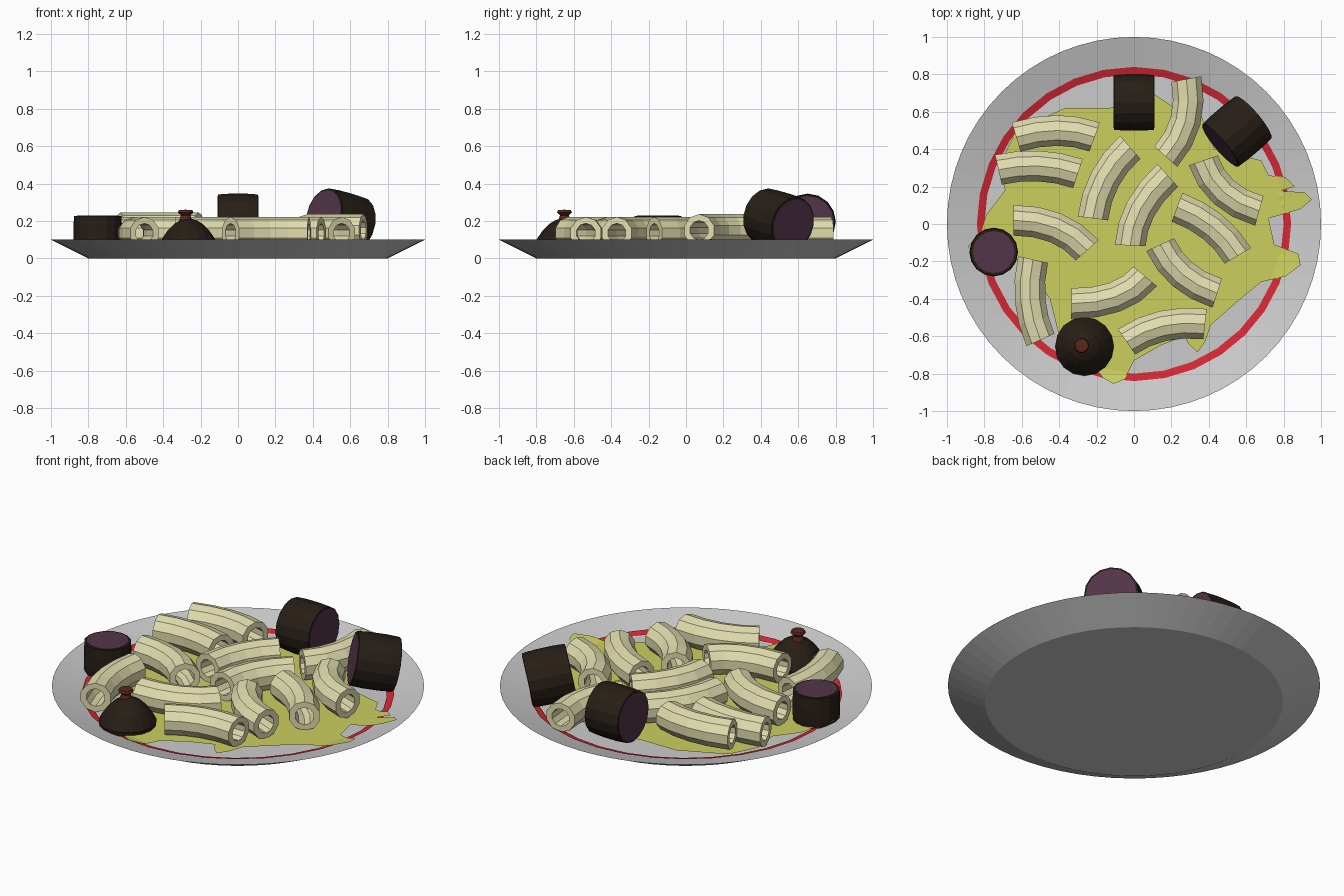
import bpy, bmesh, math
from mathutils import Vector, Matrix

if "Cube" in bpy.data.objects:
    bpy.data.objects.remove(bpy.data.objects["Cube"])


def mat(name, r, g, b):
    m = bpy.data.materials.new(name)
    m.diffuse_color = (r, g, b, 1)
    m.use_nodes = True
    m.node_tree.nodes["Principled BSDF"].inputs["Base Color"].default_value = m.diffuse_color
    return m


RED = mat("red_glaze", 0.66, 0.02, 0.035)
SAUCE = mat("sauce", 0.60, 0.63, 0.11)
PASTA = mat("pasta", 0.76, 0.73, 0.43)
SKIN = mat("aubergine_skin", 0.02, 0.013, 0.008)
FLESH = mat("aubergine_flesh", 0.085, 0.035, 0.065)
STEM = mat("stem", 0.10, 0.02, 0.012)


def finish(name, bm, material=None):
    me = bpy.data.meshes.new(name)
    bm.to_mesh(me)
    bm.free()
    if material:
        me.materials.append(material)
    ob = bpy.data.objects.new(name, me)
    bpy.context.collection.objects.link(ob)
    return ob


def lathe(name, profile, sides, material=None, matrix=Matrix()):
    """Revolve (radius, z) points; zero radius makes a pole."""
    bm = bmesh.new()
    rings = []
    for r, z in profile:
        if r == 0:
            rings.append([bm.verts.new((0, 0, z))] * sides)
        else:
            rings.append([bm.verts.new((r * math.cos(2 * math.pi * i / sides),
                                        r * math.sin(2 * math.pi * i / sides), z))
                          for i in range(sides)])
    for a, b in zip(rings, rings[1:]):
        for i in range(sides):
            j = (i + 1) % sides
            bm.faces.new(list(dict.fromkeys((a[i], a[j], b[j], b[i]))))
    if profile[0][0] == 0 and profile[-1][0] == 0:
        bmesh.ops.recalc_face_normals(bm, faces=bm.faces)
    bm.transform(matrix)
    return finish(name, bm, material)


# Plate and its red band
lathe("plate", [(0, 0), (0.8, 0), (1, 0.1), (0.8, 0.04), (0, 0.04)], 64)
lathe("plate_band", [(0.84, 0.058), (0.80, 0.047)], 32, RED)

# Sauce puddle draped over the plate
outline = [(-.37, .62), (-.13, .62), (.1, .7), (.22, .62), (.36, .58), (.43, .4),
           (.68, .34), (.72, .26), (.81, .25), (.86, .2), (.78, .176), (.91, .17),
           (.95, .13), (.89, .08), (.72, .03), (.75, -.11), (.88, -.16), (.89, -.22),
           (.81, -.28), (.68, -.31), (.57, -.4), (.41, -.54), (.38, -.63), (.34, -.685),
           (.29, -.64), (.27, -.6), (.14, -.65), (0, -.73), (-.05, -.83), (-.11, -.855),
           (-.17, -.82), (-.26, -.67), (-.4, -.6), (-.45, -.4), (-.6, -.19), (-.8, -.2),
           (-.89, -.12), (-.82, -.06), (-.79, .05), (-.69, .18), (-.71, .34), (-.63, .5)]
bm = bmesh.new()
face = bm.faces.new([bm.verts.new((x, y, 0)) for x, y in outline])
bmesh.ops.triangulate(bm, faces=[face])
bmesh.ops.subdivide_edges(bm, edges=bm.edges[:], cuts=4, use_grid_fill=True)
for v in bm.verts:
    v.co.z = 0.055 + max(0, v.co.xy.length - 0.8) * 0.31
bmesh.ops.recalc_face_normals(bm, faces=bm.faces)
if sum(f.normal.z for f in bm.faces) < 0:
    bmesh.ops.reverse_faces(bm, faces=bm.faces)
finish("sauce", bm, SAUCE)


def macaroni(name, s, m, e, z, sides=10, steps=5, radius=0.086, bore=0.052):
    """Hollow bent tube through start, middle and end."""
    s, m, e = (Vector((*p, z)) for p in (s, m, e))
    c = 2 * m - (s + e) / 2
    bm = bmesh.new()
    outer, inner = [], []
    for k in range(steps):
        t = k / (steps - 1)
        p = s * (1 - t) ** 2 + c * 2 * t * (1 - t) + e * t * t
        d = ((c - s) * (1 - t) + (e - c) * t).normalized()
        side = Vector((-d.y, d.x, 0))
        for rad, store in ((radius, outer), (bore, inner)):
            store.append([bm.verts.new(p + rad * (side * math.cos(a) + Vector((0, 0, math.sin(a)))))
                          for a in (2 * math.pi * (i + .5) / sides for i in range(sides))])
    loop = outer + inner[::-1] + outer[:1]
    for a, b in zip(loop, loop[1:]):
        for i in range(sides):
            j = (i + 1) % sides
            bm.faces.new((a[i], a[j], b[j], b[i]))
    bmesh.ops.recalc_face_normals(bm, faces=bm.faces)
    finish(name, bm, PASTA)


# Pasta pieces: start, middle, end, centre height
pieces = [
    ((-.63, .465), (-.41, .50), (-.21, .465), .16),
    ((-.725, .29), (-.51, .31), (-.30, .27), .135),
    ((-.645, .02), (-.42, -.02), (-.25, -.14), .135),
    ((-.54, -.19), (-.555, -.41), (-.50, -.62), .135),
    ((-.02, .41), (-.155, .24), (-.22, .03), .135),
    ((.18, .26), (.035, .08), (-.02, -.115), .135),
    ((.28, .775), (.275, .55), (.17, .36), .135),
    ((.37, .34), (.48, .17), (.67, .07), .15),
    ((.23, .09), (.42, -.015), (.555, -.17), .135),
    ((.14, -.11), (.26, -.27), (.445, -.37), .135),
    ((-.335, -.425), (-.10, -.39), (.06, -.28), .135),
    ((-.04, -.63), (.155, -.545), (.38, -.535), .135),
]
for n, p in enumerate(pieces):
    macaroni(f"macaroni_{n + 1}", *p)


def chunk(name, centre, axis, r, length, cut):
    """Aubergine slice: dark skin with a flesh disc on each cut end."""
    mx = Matrix.Translation(centre) @ Vector(axis).to_track_quat('Z', 'Y').to_matrix().to_4x4()
    h = length / 2
    lathe(name + "_skin", [(0, -h), (r * .97, -h), (r, -h * .4), (r, h * .4), (r * .97, h), (0, h)],
          16, SKIN, mx)
    lathe(name + "_flesh_a", [(0, h + .003), (cut, h + .003), (cut, h - .01), (0, h - .01)], 16, FLESH, mx)
    lathe(name + "_flesh_b", [(0, -h - .003), (cut, -h - .003), (cut, 1e-2 - h), (0, 1e-2 - h)], 16, FLESH, mx)


chunk("upright_chunk", (-.75, -.15, .135), (0, 0, 1), .13, .18, .112)
chunk("back_chunk", (0, .65, .195), (1, 0, 0), .151, .215, .138)
chunk("tilted_chunk", (.55, .495, .205), (.75, .64, -.2), .153, .235, .138)

# Aubergine cap with stem
at = Matrix.Translation((-.265, -.655, 0))
lathe("aubergine_cap", [(0, .042), (.15, .042), (.157, .075), (.138, .11), (.11, .15), (.075, .185),
                        (.04, .205), (0, .215)], 16, SKIN, at)
lathe("aubergine_stem", [(0, .2), (.035, .2), (.025, .23), (.042, .245), (.036, .258), (0, .26)],
      10, STEM, Matrix.Translation((-.28, -.65, 0)))
